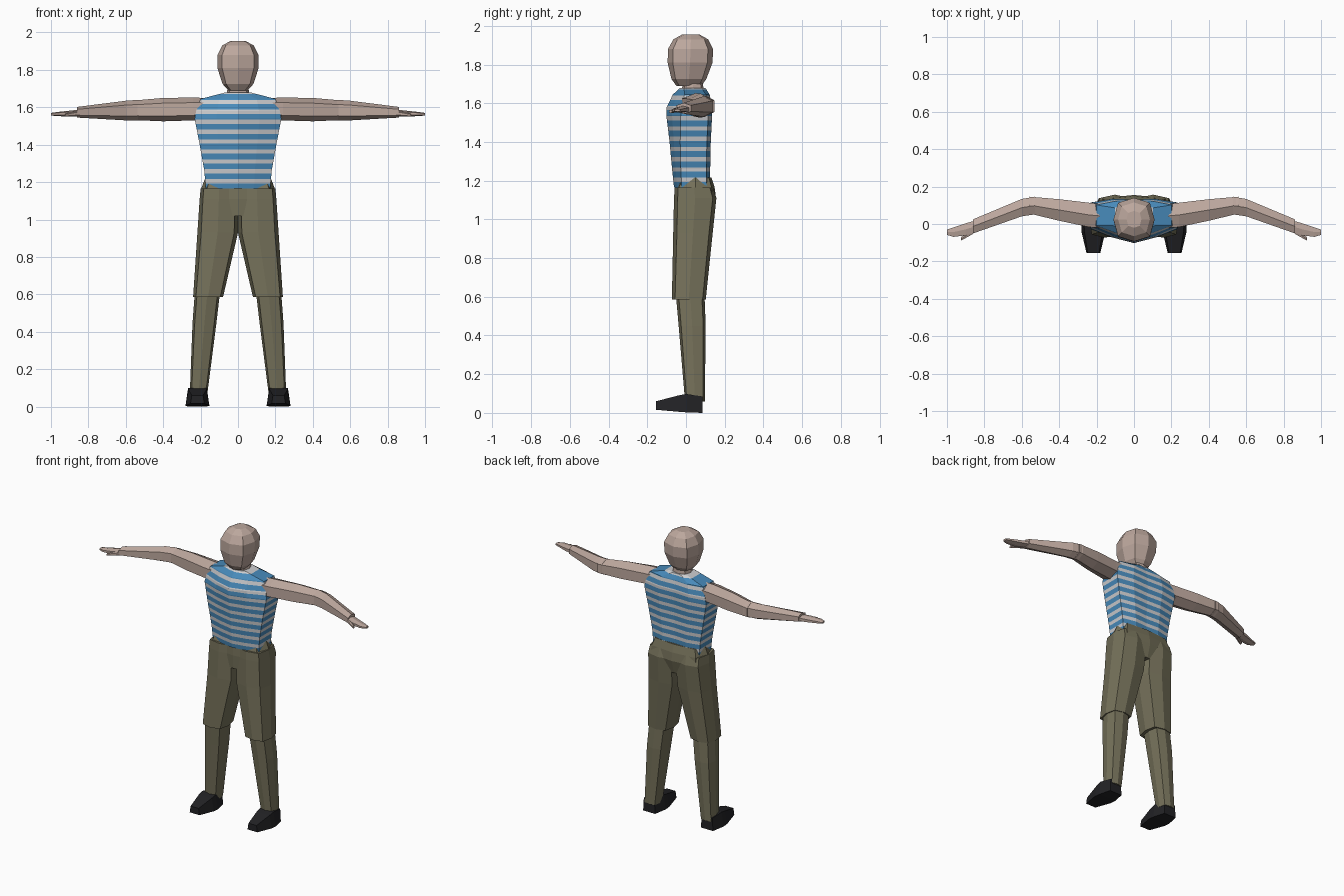
import bpy, bmesh, math
from mathutils import Vector

old = bpy.data.objects.get("Cube")
if old:
    bpy.data.objects.remove(old, do_unlink=True)


def material(name, r, g, b):
    lin = [((c / 255 + 0.055) / 1.055) ** 2.4 for c in (r, g, b)] + [1.0]
    m = bpy.data.materials.new(name)
    m.use_nodes = True
    m.diffuse_color = lin
    m.node_tree.nodes["Principled BSDF"].inputs["Base Color"].default_value = lin
    return m


skin = material("skin", 188, 167, 157)
khaki = material("khaki cloth", 117, 113, 90)
blue = material("shirt blue", 72, 138, 186)
white = material("shirt pale grey", 204, 204, 206)
black = material("shoe black", 34, 34, 37)


def ring(u0, u1, v0, v1, sides=8, square=0.75, turn=0.0):
    """Rounded-box outline filling the given 2D extents."""
    pts = []
    for i in range(sides):
        a = math.tau * i / sides + turn
        c, s = math.cos(a), math.sin(a)
        c = math.copysign(abs(c) ** square, c)
        s = math.copysign(abs(s) ** square, s)
        pts.append(((u0 + u1) / 2 + c * (u1 - u0) / 2, (v0 + v1) / 2 + s * (v1 - v0) / 2))
    return pts


def upright(z, *extents, **kw):
    return [Vector((x, y, z)) for x, y in ring(*extents, **kw)]


def sideways(x, *extents, **kw):
    return [Vector((x, y, z)) for y, z in ring(*extents, **kw)]


def loft(name, rings, mats, mirror=False, stripes=None):
    """Skin a row of matching outlines; optionally cut level stripes."""
    bm = bmesh.new()
    rows = [[bm.verts.new(p) for p in r] for r in rings]
    n = len(rows[0])
    for a, b in zip(rows, rows[1:]):
        for i in range(n):
            j = (i + 1) % n
            bm.faces.new((a[i], a[j], b[j], b[i]))
    bm.faces.new(rows[0][::-1])
    bm.faces.new(rows[-1])
    if stripes:
        start, period, share = stripes
        for k in range(12):
            for z in (start + k * period, start + (k + share) * period):
                bmesh.ops.bisect_plane(bm, geom=bm.verts[:] + bm.edges[:] + bm.faces[:],
                                       plane_co=(0, 0, z), plane_no=(0, 0, 1))
        for f in bm.faces:
            phase = ((f.calc_center_median().z - start) / period) % 1
            f.material_index = 0 if phase < share else 1
    bmesh.ops.recalc_face_normals(bm, faces=bm.faces)
    me = bpy.data.meshes.new(name)
    bm.to_mesh(me)
    bm.free()
    for m in mats:
        me.materials.append(m)
    ob = bpy.data.objects.new(name, me)
    bpy.context.collection.objects.link(ob)
    if mirror:
        ob.modifiers.new("Mirror", 'MIRROR')
    return ob


# Head and neck
loft("head", [
    upright(1.69, -0.05, 0.05, -0.05, 0.08),
    upright(1.725, -0.083, 0.083, -0.075, 0.105),
    upright(1.81, -0.11, 0.11, -0.095, 0.137),
    upright(1.88, -0.11, 0.11, -0.093, 0.14),
    upright(1.93, -0.085, 0.085, -0.065, 0.115),
    upright(1.955, -0.04, 0.04, -0.02, 0.07)], [skin])
loft("neck", [
    upright(1.62, -0.07, 0.07, -0.03, 0.10),
    upright(1.675, -0.06, 0.06, -0.02, 0.09),
    upright(1.74, -0.05, 0.05, -0.015, 0.085)], [skin])


# Striped shirt with a keeled chest
def chest(z, w, front, back, slope):
    half = [(0.5 * w, front + 0.4 * slope), (w, front + slope),
            (w, back - 0.02), (0.5 * w, back)]
    pts = [(0, front)] + half + [(0, back - 0.005)] + [(-x, y) for x, y in half[::-1]]
    return [Vector((x, y, z)) for x, y in pts]


loft("shirt", [
    chest(1.165, 0.172, -0.062, 0.125, 0.04),
    chest(1.26, 0.18, -0.072, 0.125, 0.045),
    chest(1.40, 0.205, -0.085, 0.128, 0.055),
    chest(1.54, 0.232, -0.102, 0.135, 0.075),
    chest(1.58, 0.224, -0.10, 0.135, 0.08),
    chest(1.645, 0.20, -0.068, 0.122, 0.06),
    chest(1.68, 0.065, -0.03, 0.10, 0.02)],
    [blue, white], stripes=(1.163, 0.053, 0.57))

# Arms, bent slightly at the elbow
six = dict(sides=6, turn=math.pi / 6, square=0.85)
loft("upper_arm", [
    sideways(0.17, -0.03, 0.115, 1.535, 1.65, **six),
    sideways(0.24, -0.025, 0.122, 1.53, 1.652, **six),
    sideways(0.40, 0.01, 0.14, 1.525, 1.65, **six),
    sideways(0.56, 0.05, 0.152, 1.532, 1.636, **six)], [skin], mirror=True)
loft("forearm", [
    sideways(0.53, 0.045, 0.152, 1.53, 1.64, **six),
    sideways(0.60, 0.035, 0.14, 1.53, 1.635, **six),
    sideways(0.86, -0.055, 0.03, 1.545, 1.602, **six)], [skin], mirror=True)
loft("hand", [
    sideways(0.84, -0.045, 0.025, 1.552, 1.588, **six),
    sideways(0.90, -0.065, 0.008, 1.55, 1.582, **six),
    sideways(0.965, -0.072, -0.015, 1.553, 1.575, **six),
    sideways(1.0, -0.06, -0.028, 1.556, 1.57, **six)], [skin], mirror=True)
loft("thumb", [
    sideways(0.86, -0.055, -0.02, 1.552, 1.58, **six),
    sideways(0.925, -0.09, -0.07, 1.55, 1.565, **six)], [skin], mirror=True)

# Trousers: hips, thighs and shins
loft("hips", [
    upright(1.02, -0.18, 0.18, -0.05, 0.13, square=0.5),
    upright(1.11, -0.2, 0.2, -0.055, 0.155, square=0.5),
    upright(1.165, -0.197, 0.197, -0.052, 0.148, square=0.5),
    upright(1.215, -0.178, 0.178, -0.035, 0.132, square=0.5)], [khaki])
loft("thigh", [
    upright(1.165, 0.0, 0.2, -0.058, 0.14, square=0.55),
    upright(1.11, 0.0, 0.205, -0.062, 0.157, square=0.55),
    upright(0.93, 0.0, 0.217, -0.066, 0.138, square=0.6),
    upright(0.585, 0.08, 0.24, -0.073, 0.102, square=0.6)], [khaki], mirror=True)
loft("shin", [
    upright(0.62, 0.095, 0.23, -0.053, 0.095, square=0.6),
    upright(0.45, 0.115, 0.243, -0.038, 0.102, square=0.6),
    upright(0.06, 0.165, 0.258, -0.005, 0.097, square=0.6)], [khaki], mirror=True)


# Shoes: wedges tapering towards the toe
def shoe_slice(y, low, high, bottom, top):
    mid = 0.217
    return [Vector((mid - bottom, y, low)), Vector((mid + bottom, y, low)),
            Vector((mid + top, y, high)), Vector((mid - top, y, high))]


loft("shoe", [
    shoe_slice(0.085, 0.0, 0.085, 0.045, 0.04),
    shoe_slice(0.0, 0.003, 0.098, 0.064, 0.05),
    shoe_slice(-0.04, 0.006, 0.09, 0.064, 0.048),
    shoe_slice(-0.155, 0.016, 0.06, 0.037, 0.03)], [black], mirror=True)
